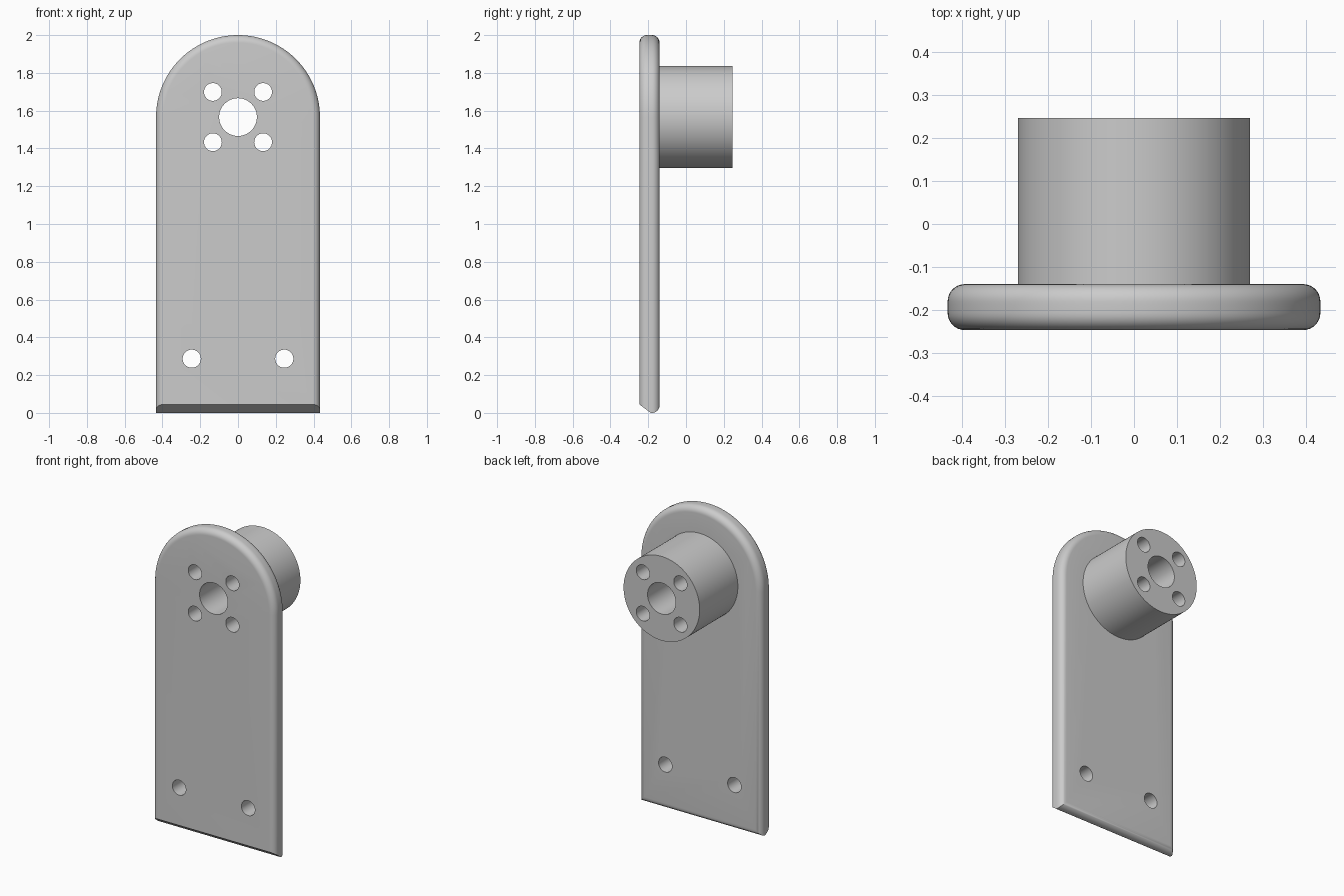
import bpy, bmesh
from math import pi, sin, cos, sqrt

if "Cube" in bpy.data.objects:
    bpy.data.objects.remove(bpy.data.objects["Cube"], do_unlink=True)

grey = bpy.data.materials.new("plain grey")
grey.use_nodes = True
colour = (0.6, 0.6, 0.6, 1)
grey.diffuse_color = colour
grey.node_tree.nodes["Principled BSDF"].inputs["Base Color"].default_value = colour

HALF = 0.434            # half width of the plate and radius of its arch
AXIS = 2 - HALF         # height of the boss axis
FRONT, SEAT, BACK = -0.247, -0.14, 0.247
ROUND = 0.04            # edge rounding
CHAMFER = 0.045         # height of the bevel under the front edge


def cylinder(name, radius, y0, y1, x, z, sides=64):
    bpy.ops.mesh.primitive_cylinder_add(
        vertices=sides, radius=radius, depth=y1 - y0,
        location=(x, (y0 + y1) / 2, z), rotation=(pi / 2, 0, 0))
    ob = bpy.context.object
    ob.name = name
    ob.data.materials.append(grey)
    return ob


def combine(target, tool, operation):
    mod = target.modifiers.new(operation.title(), 'BOOLEAN')
    mod.object, mod.operation, mod.solver = tool, operation, 'EXACT'
    bpy.context.view_layer.objects.active = target
    bpy.ops.object.modifier_apply(modifier=mod.name)
    bpy.data.objects.remove(tool, do_unlink=True)


# Arched plate: outlines lofted from front to back with rounded rims
def outline(y, inset, bottom):
    r = HALF - inset
    arch = [(r * cos(pi * i / 64), y, AXIS + r * sin(pi * i / 64)) for i in range(65)]
    return [(r, y, bottom)] + arch + [(-r, y, bottom)]


steps = [ROUND * (1 - cos(pi / 2 * i / 8)) for i in range(9)]
depths = [FRONT + s for s in steps] + [FRONT + 0.06] + [SEAT - s for s in reversed(steps)]
bm = bmesh.new()
rings = []
for y in depths:
    reach = max(0, ROUND - min(y - FRONT, SEAT - y))
    inset = ROUND - sqrt(max(0, ROUND ** 2 - reach ** 2))
    bevel = CHAMFER * (1 - (y - FRONT) / 0.06)
    bottom = bevel if y < FRONT + 0.06 else inset
    rings.append([bm.verts.new(p) for p in outline(y, inset, bottom)])
for a, b in zip(rings, rings[1:]):
    for i in range(len(a)):
        j = (i + 1) % len(a)
        bm.faces.new((a[i], a[j], b[j], b[i]))
bm.faces.new(rings[0])
bm.faces.new(rings[-1])
bmesh.ops.recalc_face_normals(bm, faces=bm.faces)
mesh = bpy.data.meshes.new("mounting_plate")
bm.to_mesh(mesh)
bm.free()
mesh.materials.append(grey)
plate = bpy.data.objects.new("mounting_plate", mesh)
bpy.context.collection.objects.link(plate)

# Round boss on the back of the plate
combine(plate, cylinder("boss", 0.27, SEAT - 0.03, BACK, 0, AXIS, 96), 'UNION')

# Bore, four bolt holes around it and two mounting holes at the bottom
holes = [(0.1, 0, AXIS)]
for side in (-1, 1):
    holes += [(0.047, side * 0.133, AXIS + up * 0.133) for up in (-1, 1)]
    holes.append((0.048, side * 0.245, 0.287))
for radius, x, z in holes:
    combine(plate, cylinder("hole_cutter", radius, -0.4, 0.4, x, z, 48), 'DIFFERENCE')

# Smooth curves, crisp edges
bpy.ops.object.select_all(action='DESELECT')
plate.select_set(True)
bpy.context.view_layer.objects.active = plate
bpy.ops.object.shade_smooth_by_angle(angle=pi / 6)
